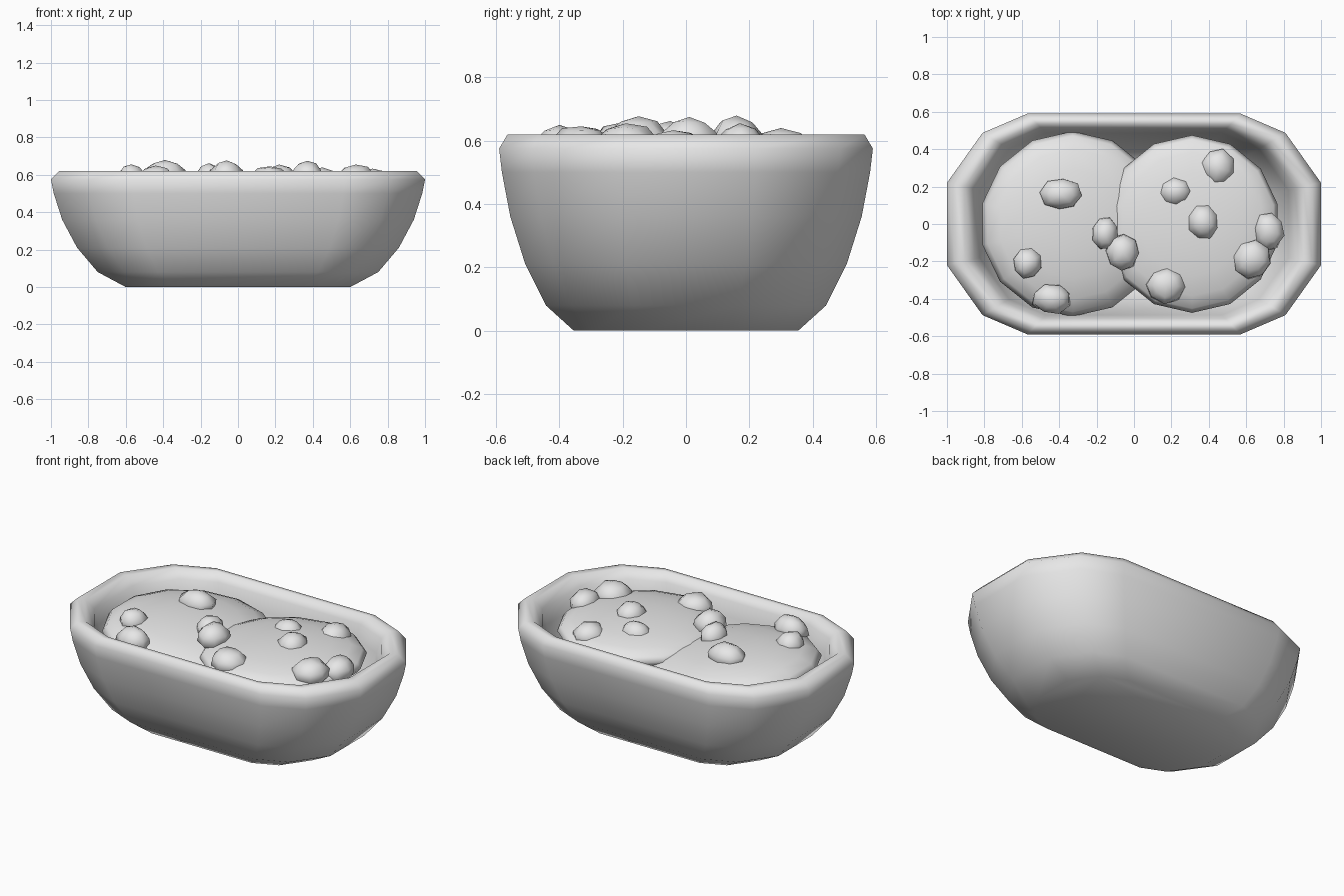
import bpy, bmesh, math, random
from mathutils import Matrix, Vector

if "Cube" in bpy.data.objects:
    bpy.data.objects.remove(bpy.data.objects["Cube"])
random.seed(4)

grey = bpy.data.materials.new("light_grey")
grey.use_nodes = True
grey.diffuse_color = (0.8, 0.8, 0.8, 1)
grey.node_tree.nodes["Principled BSDF"].inputs["Base Color"].default_value = grey.diffuse_color


def finish(name, bm):
    """Turn a bmesh into a smooth-shaded grey object."""
    bmesh.ops.recalc_face_normals(bm, faces=bm.faces)
    mesh = bpy.data.meshes.new(name)
    bm.to_mesh(mesh)
    bm.free()
    for poly in mesh.polygons:
        poly.use_smooth = True
    mesh.materials.append(grey)
    obj = bpy.data.objects.new(name, mesh)
    bpy.context.collection.objects.link(obj)
    return obj


def ellipsoid(name, centre, radii, segments, rings, turn=0.0, jitter=0.0, tilt=0.0):
    bm = bmesh.new()
    bmesh.ops.create_uvsphere(bm, u_segments=segments, v_segments=rings, radius=1)
    for v in bm.verts:
        v.co *= 1 + random.uniform(-jitter, jitter)
    bm.transform(Matrix.Translation(centre) @ Matrix.Rotation(tilt, 4, "Y")
                 @ Matrix.Diagonal((*radii, 1)) @ Matrix.Rotation(turn, 4, "Z"))
    return finish(name, bm)


# Dish: a twelve-sided outline scaled along an outer and inner profile
quarter = [(1.0, 0.22), (0.81, 0.487), (0.57, 0.59)]
half = quarter + [(-x, y) for x, y in reversed(quarter)]
outline = half + [(-x, -y) for x, y in half]
profile = [(0.6, 0), (0.75, 0.08), (0.86, 0.21), (0.94, 0.36), (0.985, 0.5),
           (1.0, 0.575), (0.955, 0.62), (0.905, 0.62), (0.855, 0.57),
           (0.825, 0.48), (0.78, 0.34), (0.68, 0.18), (0.54, 0.07)]
bm = bmesh.new()
loops = [[bm.verts.new((x * s, y * s, z)) for x, y in outline] for s, z in profile]
count = len(outline)
for low, high in zip(loops, loops[1:]):
    for i in range(count):
        j = (i + 1) % count
        bm.faces.new((low[i], low[j], high[j], high[i]))
bm.faces.new(loops[0])
bm.faces.new(loops[-1])
finish("dish", bm)

# Two flattened scoops that overlap in the middle
ellipsoid("right_scoop", (-0.33, 0, 0.485), (0.495, 0.495, 0.12), 14, 10, tilt=0.08)
ellipsoid("left_scoop", (0.31, 0, 0.525), (0.47, 0.475, 0.095), 14, 10)

# Crumbs: x, y, half width, half depth, top height
crumbs = [
    (-0.39, 0.16, 0.115, 0.09, 0.675), (-0.57, -0.21, 0.08, 0.085, 0.655),
    (-0.44, -0.40, 0.11, 0.085, 0.645), (-0.155, -0.05, 0.075, 0.09, 0.66),
    (-0.06, -0.15, 0.09, 0.1, 0.675), (0.22, 0.17, 0.095, 0.08, 0.65),
    (0.45, 0.30, 0.095, 0.105, 0.635), (0.37, 0.01, 0.085, 0.095, 0.675),
    (0.17, -0.33, 0.11, 0.1, 0.65), (0.63, -0.19, 0.11, 0.11, 0.655),
    (0.72, -0.04, 0.085, 0.105, 0.635)]
for n, (x, y, rx, ry, top) in enumerate(crumbs, 1):
    ellipsoid(f"crumb_{n}", Vector((x, y, top - 0.075)), (rx, ry, 0.075),
              8, 5, random.uniform(0, math.pi), 0.07)
